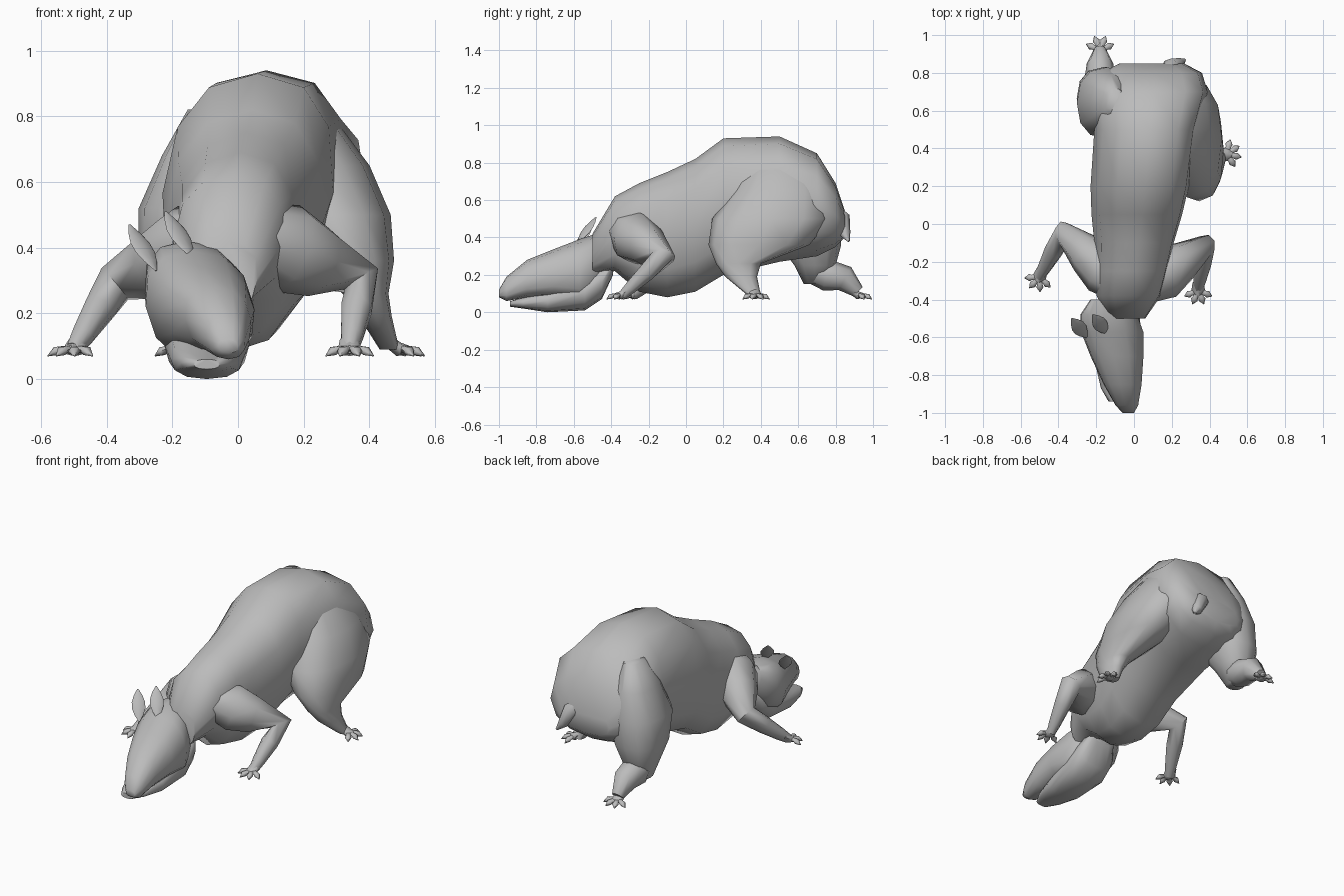
import bpy, bmesh, math
from mathutils import Vector

cube = bpy.data.objects.get("Cube")
if cube:
    bpy.data.objects.remove(cube, do_unlink=True)

GREY = (.5, .5, .5, 1)
hide = bpy.data.materials.new("grey hide")
hide.diffuse_color = GREY
hide.use_nodes = True
hide.node_tree.nodes["Principled BSDF"].inputs["Base Color"].default_value = GREY


def skin(bm, rings):
    """Bridge a list of point rings and cap both ends."""
    loops = [[bm.verts.new(point) for point in ring] for ring in rings]
    for lower, upper in zip(loops, loops[1:]):
        for i in range(len(lower)):
            # Index minus one wraps round to close the ring
            bm.faces.new((lower[i - 1], lower[i], upper[i], upper[i - 1]))
    bm.faces.new(loops[0])
    bm.faces.new(loops[-1])


def finish(bm, name):
    """Turn a bmesh into a smooth-shaded object."""
    bmesh.ops.recalc_face_normals(bm, faces=bm.faces)
    mesh = bpy.data.meshes.new(name)
    bm.to_mesh(mesh)
    bm.free()
    mesh.materials.append(hide)
    obj = bpy.data.objects.new(name, mesh)
    bpy.context.collection.objects.link(obj)
    bpy.ops.object.select_all(action='DESELECT')
    obj.select_set(True)
    bpy.context.view_layer.objects.active = obj
    bpy.ops.object.shade_smooth_by_angle(angle=math.radians(65))


def circle(sides):
    """Cosine and sine of evenly spaced angles."""
    angles = [math.tau * i / sides for i in range(sides)]
    return [(math.cos(a), math.sin(a)) for a in angles]


def fuller(value):
    """Push a cosine or sine outward, for a slightly boxy oval."""
    return math.copysign(abs(value) ** .85, value)


def stack(name, axis, rows, centre, slope=0, lean=0):
    """Loft ovals; each row is position, half width in x, low and high.
    The x centre drifts by slope along the axis; lean tilts each oval."""
    rings = []
    for position, half, low, high in rows:
        ring = []
        for c, s in circle(12):
            rise = fuller(s) * (high - low) / 2
            across = (low + high) / 2 + rise
            x = centre + slope * position + fuller(c) * half + lean * rise
            ring.append((x, position, across) if axis == 'Y' else (x, across, position))
        rings.append(ring)
    bm = bmesh.new()
    skin(bm, rings)
    finish(bm, name)


def tube(bm, path, radii, flat=1, sides=8):
    """Sweep a round or flattened section along a path."""
    points = [Vector(p) for p in path]
    last = len(points) - 1
    side = None
    rings = []
    for i, (point, radius) in enumerate(zip(points, radii)):
        before, after = points[max(i - 1, 0)], points[min(i + 1, last)]
        tangent = (point - before).normalized() + (after - point).normalized()
        tangent.normalize()
        # Carry the side direction along so that the tube never twists
        if side is None:
            side = tangent.cross(Vector((0, 0, 1)))
        side = (side - tangent * side.dot(tangent)).normalized()
        top = side.cross(tangent) * flat
        rings.append([point + radius * (side * c + top * s) for c, s in circle(sides)])
    skin(bm, rings)


def limb(name, path, radii, flat=1):
    bm = bmesh.new()
    tube(bm, path, radii, flat)
    finish(bm, name)


def foot(name, x, y, heading):
    """Flat pad with four pointed toes fanned around the heading."""
    bm = bmesh.new()
    middle = Vector((x, y, .09))

    def outward(turn, distance, drop):
        angle = math.radians(heading + turn)
        return middle + Vector((math.cos(angle) * distance, math.sin(angle) * distance, -drop))

    tube(bm, [outward(0, -.04, -.03), middle, outward(0, .03, 0)], [.03, .036, .02], .6)
    for turn in (-66, -22, 22, 66):
        toe = [outward(turn, .02, 0), outward(turn, .04, 0),
               outward(turn, .055, .005), outward(turn, .08, .02)]
        tube(bm, toe, [.016, .014, .019, .002], .8, 6)
    finish(bm, name)


def front_leg(name, side, elbow, paw):
    """Leg that bends sharply at a raised elbow."""
    shoulder, elbow, paw = Vector((side * .05, -.33, .44)), Vector(elbow), Vector(paw)
    path = [shoulder, shoulder.lerp(elbow, .3), shoulder.lerp(elbow, .6), elbow,
            elbow.lerp(paw, .4), elbow.lerp(paw, .8), paw]
    limb(name + "_leg", path, [.1, .14, .11, .065, .05, .036, .026])


def ear(name, base):
    """Thin leaf that swells in the middle and leans backward."""
    base = Vector(base)
    tip = base + Vector((-.08, .1, .14))
    steps = [i / 5 for i in range(6)]
    limb(name, [base.lerp(tip, t) for t in steps],
         [.004 + .035 * math.sin(math.pi * t) for t in steps], .25)


# Trunk, from neck to rump
stack("body", 'Y', [
    (-.5, .1, .2, .42),
    (-.38, .17, .22, .62),
    (-.25, .19, .11, .69),
    (-.1, .21, .08, .75),
    (.05, .24, .11, .82),
    (.2, .26, .2, .93),
    (.5, .27, .27, .94),
    (.7, .31, .3, .85),
    (.8, .27, .35, .69),
    (.85, .17, .4, .54)], centre=.01, slope=.1, lean=.08)

# Head tilted to one side, with a separate jaw tucked under the open mouth
stack("head", 'Y', [
    (-1, .03, .08, .12),
    (-.96, .06, .06, .19),
    (-.85, .1, .08, .28),
    (-.7, .14, .08, .34),
    (-.57, .165, .05, .39),
    (-.48, .15, .1, .42),
    (-.4, .08, .25, .42)], centre=-.23, slope=-.2, lean=-.13)
stack("jaw", 'Y', [
    (-.94, .04, .03, .06),
    (-.87, .08, .02, .08),
    (-.74, .11, 0, .12),
    (-.54, .13, .01, .2),
    (-.45, .12, .07, .25),
    (-.39, .08, .2, .3)], centre=-.095)

# Ears
ear("left_ear", (-.14, -.58, .37))
ear("right_ear", (-.25, -.6, .33))

# Front legs
front_leg("left_front", 1, (.375, -.12, .3), (.34, -.34, .09))
front_leg("right_front", -1, (-.375, -.05, .29), (-.5, -.28, .09))

# Hind legs: left drawn forward, right stretched back
stack("left_hind_leg", 'Z', [
    (.88, .06, .42, .6),
    (.84, .12, .34, .67),
    (.65, .18, .25, .75),
    (.5, .18, .14, .77),
    (.36, .13, .12, .66),
    (.26, .07, .16, .4),
    (.19, .05, .21, .38),
    (.09, .03, .33, .4)], centre=.5, slope=-.43)
stack("right_thigh", 'Z', [
    (.82, .05, .58, .72),
    (.68, .11, .5, .79),
    (.52, .16, .45, .83),
    (.36, .14, .5, .83),
    (.25, .1, .58, .8),
    (.15, .05, .63, .74)], centre=-.21, slope=.13)
limb("right_hind_shin", [(-.18, .66, .22), (-.18, .75, .2), (-.18, .85, .18), (-.18, .92, .11)],
     [.06, .085, .07, .035])

# Feet
foot("left_front_foot", .34, -.35, -90)
foot("right_front_foot", -.5, -.28, -110)
foot("left_hind_foot", .49, .37, 10)
foot("right_hind_foot", -.18, .92, 90)

# Short tail
limb("tail", [(.13, .74, .58), (.2, .83, .5), (.24, .85, .42), (.27, .87, .38)],
     [.04, .05, .03, .006])
